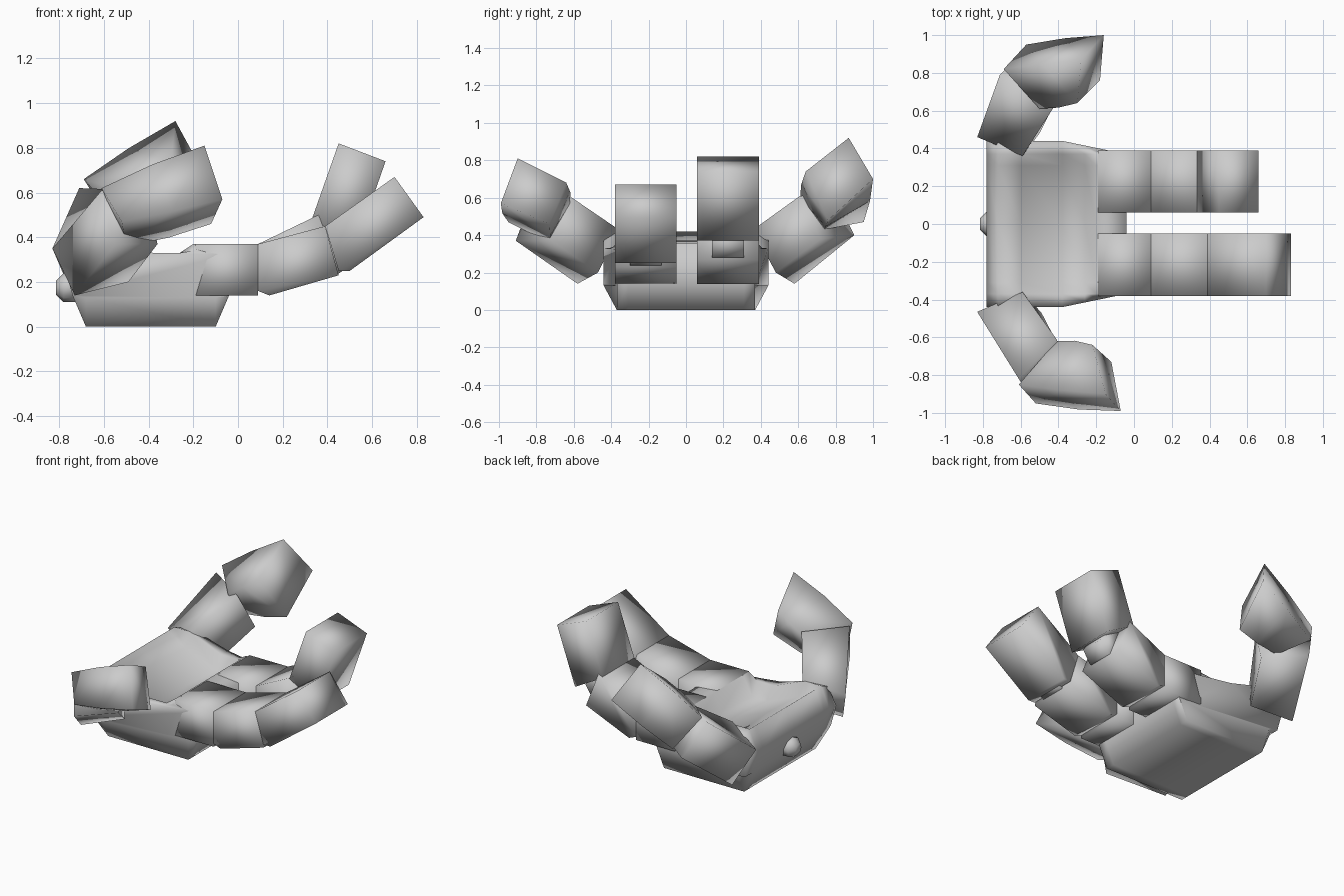
import bpy, bmesh, math
from mathutils import Vector

cube = bpy.data.objects.get("Cube")
if cube:
    bpy.data.objects.remove(cube)

GREY = (0.6, 0.6, 0.6, 1)
metal = bpy.data.materials.new("light_grey")
metal.use_nodes = True
metal.diffuse_color = GREY
metal.node_tree.nodes["Principled BSDF"].inputs["Base Color"].default_value = GREY


def loft(name, rings):
    """Skin a row of matching rings and cap both ends."""
    bm = bmesh.new()
    rows = [[bm.verts.new(p) for p in ring] for ring in rings]
    n = len(rows[0])
    for a, b in zip(rows, rows[1:]):
        for i in range(n):
            j = (i + 1) % n
            bm.faces.new((a[i], a[j], b[j], b[i]))
    bm.faces.new(rows[0])
    bm.faces.new(rows[-1])
    bmesh.ops.recalc_face_normals(bm, faces=bm.faces)
    for f in bm.faces:
        f.smooth = True
    mesh = bpy.data.meshes.new(name)
    bm.to_mesh(mesh)
    bm.free()
    mesh.materials.append(metal)
    obj = bpy.data.objects.new(name, mesh)
    bpy.context.collection.objects.link(obj)


def slab(name, outline, y0, y1):
    """Extrude a side outline across the hand."""
    loft(name, [[(x, y, z) for x, z in outline] for y in (y0, y1)])


def swollen(name, base, tip, bulge):
    """Thumb tip between two end quads, with a slightly swollen middle."""
    mid = [(Vector(a) + Vector(b)) / 2 for a, b in zip(base, tip)]
    centre = sum(mid, Vector()) / 4
    loft(name, [base, [centre + (p - centre) * bulge for p in mid], tip])


# Palm: cupped side profile carried across the width
top = [(-.04, .355), (-.2, .37), (-.26, .33), (-.38, .33), (-.6, .42), (-.72, .42)]
back = [(-.78, .28), (-.74, .14)]
bottom = [(-.68, 0), (-.10, 0), (-.04, .14)]


def palm_ring(y, edge=False, dip=0):
    ring = []
    for x, z in bottom + top + back:
        if edge and z == 0:
            z = .13
        if edge and z > .34:
            z -= .03
        if -.65 < x < -.22 and z > .3:
            z -= dip
        limit = .37 if x > -.15 else .385 if x > -.22 else .41 if x > -.3 else .44
        ring.append((x, max(-limit, min(limit, y)), z))
    return ring


loft("palm", [palm_ring(-.44, True), palm_ring(-.37), palm_ring(-.31, dip=.08),
              palm_ring(0, dip=.06),
              palm_ring(.31, dip=.08), palm_ring(.37), palm_ring(.44, True)])

# Fingers: knuckle, two segments and the narrow hinge between them
fingers = {
    "right": (-.38, -.05,
              [(.09, .37), (.39, .45), (.45, .23), (.14, .14), (.09, .16)],
              [(.39, .45), (.70, .67), (.83, .49), (.50, .25), (.45, .25)],
              [(.35, .435), (.45, .45), (.50, .27), (.43, .225)]),
    "left": (.06, .39,
             [(.09, .37), (.36, .50), (.45, .27), (.14, .14), (.09, .16)],
             [(.33, .48), (.45, .82), (.66, .74), (.53, .37)],
             [(.34, .46), (.45, .46), (.51, .36), (.46, .28), (.38, .28)]),
}
for side, (y0, y1, lower, upper, hinge) in fingers.items():
    slab(side + "_knuckle", [(-.19, .14), (.09, .14), (.09, .37), (-.19, .37)], y0, y1)
    slab(side + "_finger_lower", lower, y0, y1)
    slab(side + "_finger_hinge", hinge, y0 + .08, y1 - .08)
    slab(side + "_finger_tip", upper, y0, y1)

# Thumbs: end quads run top outer, top inner, bottom inner, bottom outer
loft("right_thumb_lower", [
    [(-.83, -.465, .35), (-.59, -.36, .43), (-.49, -.47, .20), (-.73, -.58, .14)],
    [(-.61, -.82, .61), (-.41, -.61, .60), (-.36, -.72, .37), (-.55, -.91, .37)]])
loft("left_thumb_lower", [
    [(-.83, .46, .35), (-.59, .36, .43), (-.50, .48, .20), (-.74, .58, .14)],
    [(-.71, .79, .62), (-.43, .61, .61), (-.38, .72, .38), (-.60, .90, .40)]])
swollen("right_thumb_tip",
        [(-.61, -.85, .62), (-.41, -.62, .57), (-.50, -.73, .36), (-.52, -.95, .47)],
        [(-.15, -.90, .81), (-.22, -.64, .68), (-.12, -.73, .46), (-.07, -.99, .57)], 1.07)
swollen("left_thumb_tip",
        [(-.69, .82, .66), (-.50, .61, .60), (-.48, .74, .43), (-.57, .95, .47)],
        [(-.28, .87, .92), (-.30, .64, .74), (-.18, .76, .48), (-.16, 1.0, .70)], 1.05)

# Wrist knob: short faceted plug on the back of the palm
knob = []
for x, r in ((-.72, .065), (-.78, .065), (-.815, .03)):
    knob.append([(x, r * math.cos(i * math.pi / 4), .175 + r * math.sin(i * math.pi / 4))
                 for i in range(8)])
loft("wrist_knob", knob)
